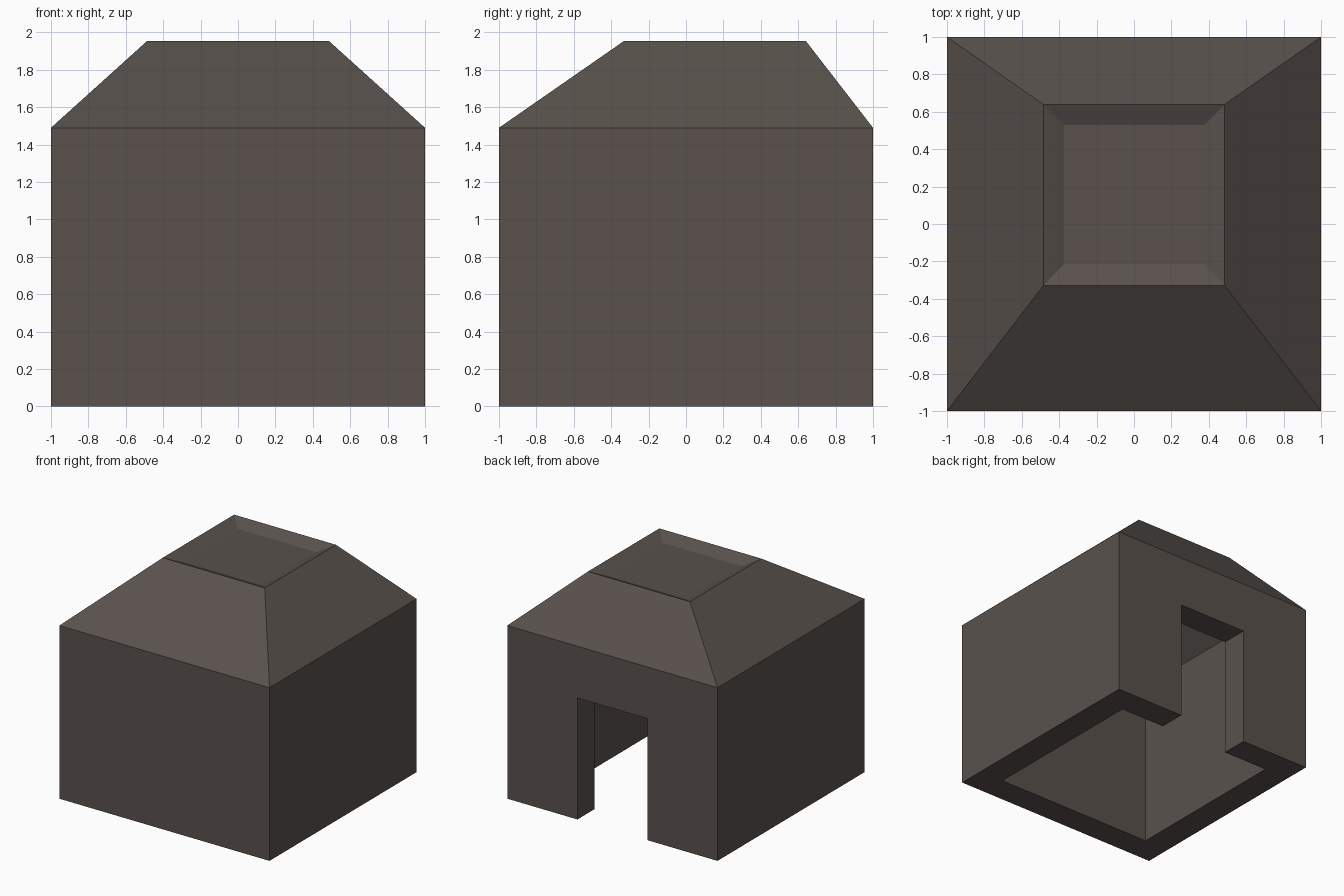
import bpy, bmesh

if "Cube" in bpy.data.objects:
    bpy.data.objects.remove(bpy.data.objects["Cube"])

stone = bpy.data.materials.new("dark_brown_stone")
stone.diffuse_color = (0.10, 0.083, 0.073, 1)
stone.use_nodes = True
stone.node_tree.nodes["Principled BSDF"].inputs["Base Color"].default_value = stone.diffuse_color


def loft(name, rings):
    """Closed shell through rectangular rings (half width, y front, y back, z), capped at both ends."""
    bm = bmesh.new()
    loops = [[bm.verts.new(p) for p in ((-w, y0, z), (w, y0, z), (w, y1, z), (-w, y1, z))]
             for w, y0, y1, z in rings]
    for a, b in zip(loops, loops[1:]):
        for i in range(4):
            j = (i + 1) % 4
            bm.faces.new((a[i], a[j], b[j], b[i]))
    bm.faces.new(loops[0][::-1])
    bm.faces.new(loops[-1])
    bmesh.ops.recalc_face_normals(bm, faces=bm.faces[:])
    mesh = bpy.data.meshes.new(name)
    bm.to_mesh(mesh)
    bm.free()
    mesh.materials.append(stone)
    obj = bpy.data.objects.new(name, mesh)
    bpy.context.collection.objects.link(obj)
    return obj


# Hollow hut: inside ceiling and walls, foot of the walls, outside walls, roof, shallow roof dish
hut = loft("hut_shell", [
    (0.44, -0.34, 0.54, 1.75),
    (0.765, -0.765, 0.765, 1.46),
    (0.765, -0.765, 0.765, 0),
    (1, -1, 1, 0),
    (1, -1, 1, 1.49),
    (0.485, -0.33, 0.64, 1.955),
    (0.375, -0.215, 0.53, 1.905),
])

# Doorway through the back wall
cutter = loft("doorway_cutter", [(0.333, 0.5, 1.2, -0.2), (0.333, 0.5, 1.2, 1.045)])
cutter.hide_render = True
cutter.hide_viewport = True
door = hut.modifiers.new("doorway", 'BOOLEAN')
door.operation = 'DIFFERENCE'
door.solver = 'EXACT'
door.object = cutter
